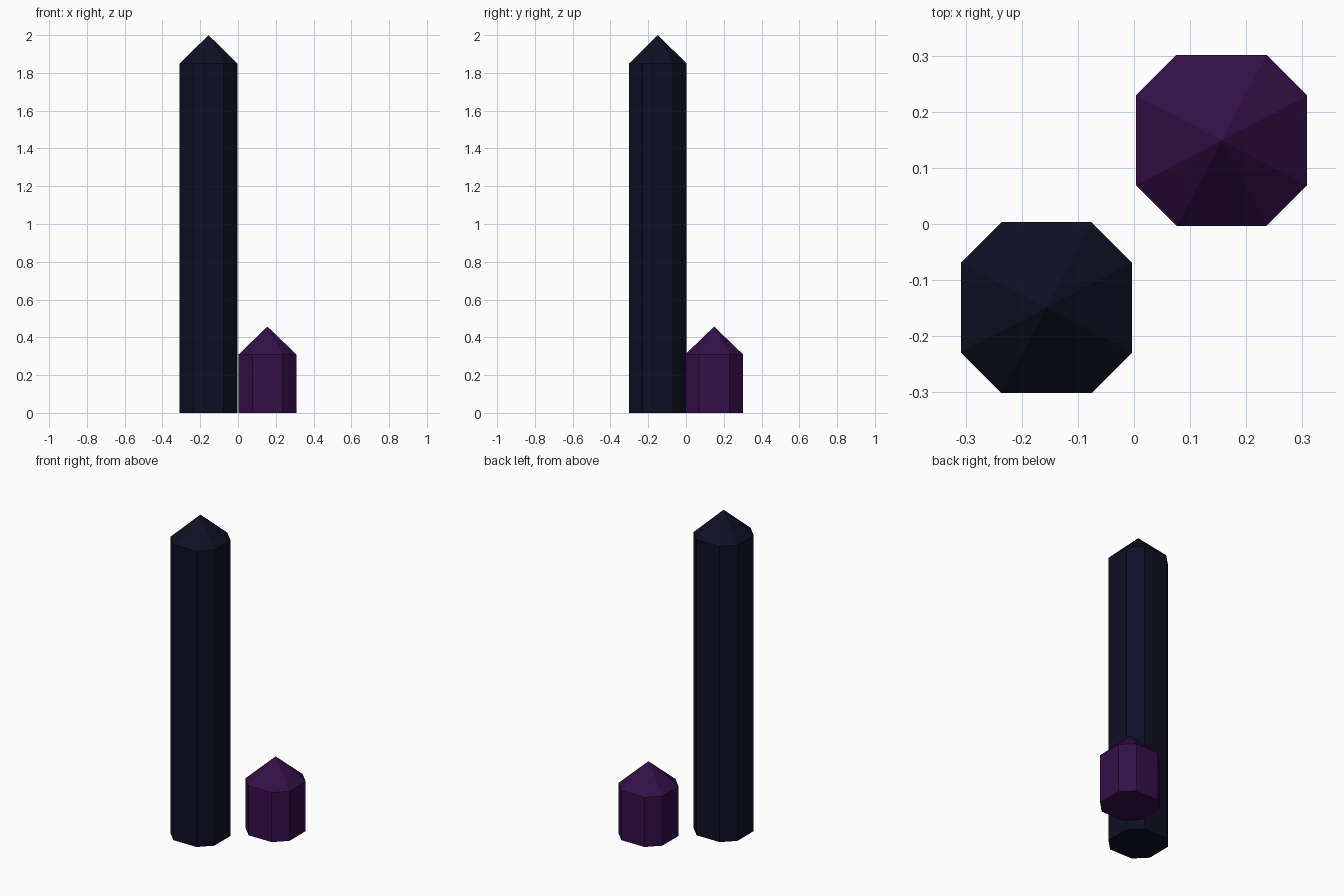
import bpy
import bmesh

cube = bpy.data.objects.get("Cube")
if cube:
    bpy.data.objects.remove(cube, do_unlink=True)

HALF = 0.1525   # half width across flats
EDGE = 0.08     # half length of the axis-aligned sides


def make_material(name, colour):
    mat = bpy.data.materials.new(name)
    mat.use_nodes = True
    mat.diffuse_color = colour
    bsdf = mat.node_tree.nodes["Principled BSDF"]
    bsdf.inputs["Base Color"].default_value = colour
    bsdf.inputs["Roughness"].default_value = 0.8
    return mat


def pointed_column(name, x, y, shoulder, tip, mat):
    """Eight-sided column with a pyramid point, flat shaded."""
    outline = [(EDGE, -HALF), (HALF, -EDGE), (HALF, EDGE), (EDGE, HALF),
               (-EDGE, HALF), (-HALF, EDGE), (-HALF, -EDGE), (-EDGE, -HALF)]
    bm = bmesh.new()
    base = [bm.verts.new((px, py, 0)) for px, py in outline]
    rim = [bm.verts.new((px, py, shoulder)) for px, py in outline]
    apex = bm.verts.new((0, 0, tip))
    bm.faces.new(base[::-1])
    for i in range(8):
        j = (i + 1) % 8
        bm.faces.new((base[i], base[j], rim[j], rim[i]))   # shaft side
        bm.faces.new((rim[i], rim[j], apex))               # point facet
    bmesh.ops.recalc_face_normals(bm, faces=bm.faces)
    mesh = bpy.data.meshes.new(name)
    bm.to_mesh(mesh)
    bm.free()
    mesh.materials.append(mat)
    obj = bpy.data.objects.new(name, mesh)
    obj.location = (x, y, 0)
    bpy.context.collection.objects.link(obj)
    return obj


navy = make_material("dark navy", (0.0045, 0.0049, 0.0160, 1))
purple = make_material("dark purple", (0.0330, 0.0048, 0.0640, 1))

# Tall column at front right, short one at back left
pointed_column("tall_column", -0.156, -0.149, 1.85, 2.0, navy)
pointed_column("short_column", 0.156, 0.149, 0.31, 0.457, purple)
